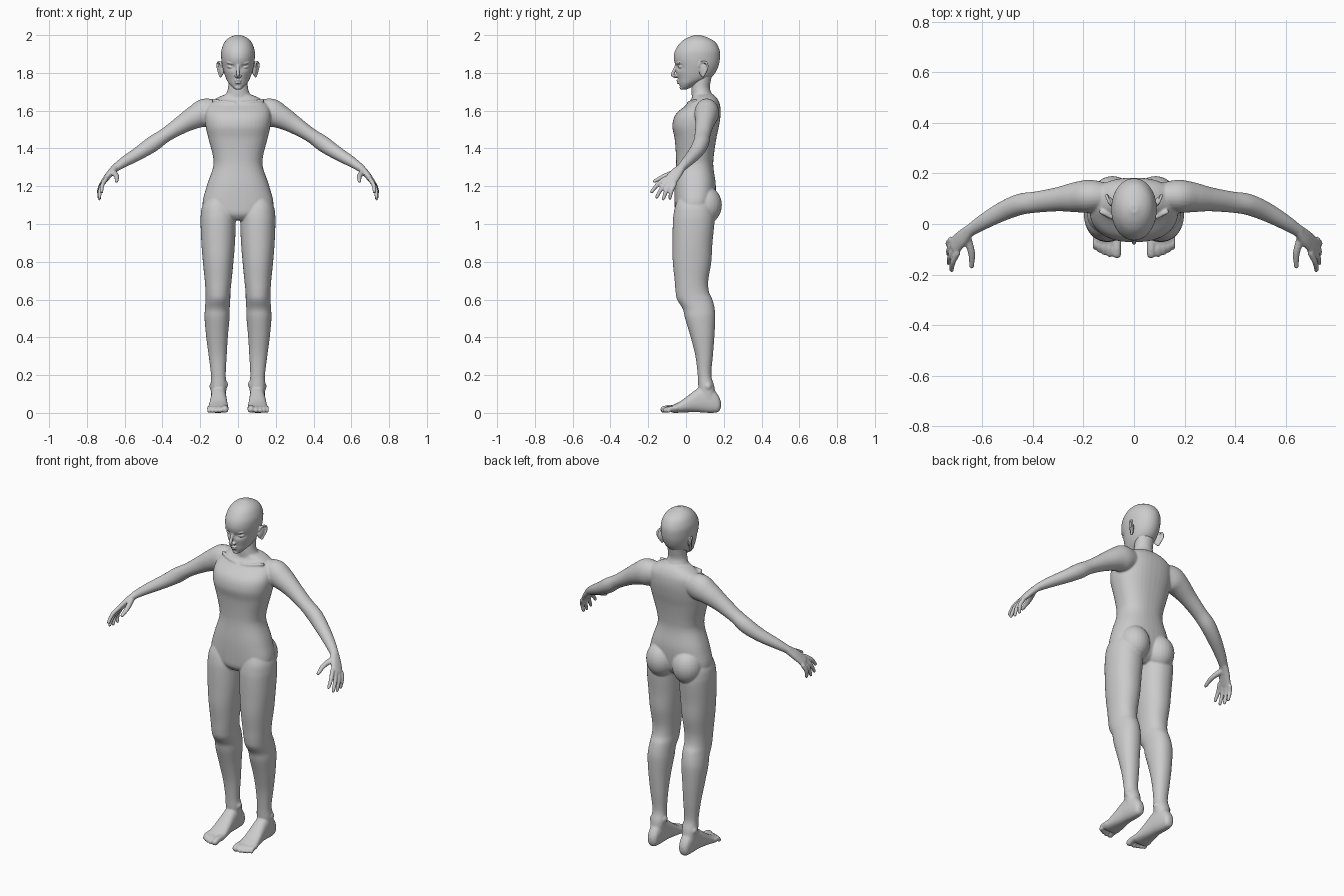
import bpy, bmesh, math
from mathutils import Vector, Matrix


def smooth(rows, n=5):
    """Catmull-Rom refinement of rows of numbers."""
    out = []
    for i in range(len(rows) - 1):
        p0, p1 = rows[max(i - 1, 0)], rows[i]
        p2, p3 = rows[i + 1], rows[min(i + 2, len(rows) - 1)]
        for k in range(n):
            t = k / n
            out.append([0.5 * (2 * b + (c - a) * t + (2 * a - 5 * b + 4 * c - d) * t * t
                               + (3 * b - a - 3 * c + d) * t ** 3)
                        for a, b, c, d in zip(p0, p1, p2, p3)])
    out.append(list(rows[-1]))
    return out


def loft(bm, rings, e=2.0, seg=40):
    """Skin superellipse rings given as (centre, u, v)."""
    def pw(a):
        return math.copysign(abs(a) ** (2 / e), a)
    loops = []
    for c, u, v in rings:
        loops.append([bm.verts.new(c + u * pw(math.cos(a)) + v * pw(math.sin(a)))
                      for a in (2 * math.pi * k / seg for k in range(seg))])
    for a, b in zip(loops, loops[1:]):
        for k in range(seg):
            j = (k + 1) % seg
            bm.faces.new((a[k], a[j], b[j], b[k]))
    bm.faces.new(loops[0])
    bm.faces.new(loops[-1])
    return [v for l in loops for v in l]


def column(bm, rows, e=2.0):
    """Upright form from rows (z, x0, x1, y front, y back)."""
    return loft(bm, [(Vector(((a + b) / 2, (f + k) / 2, z)), Vector(((b - a) / 2, 0, 0)),
                      Vector((0, (k - f) / 2, 0))) for z, a, b, f, k in smooth(rows)], e)


def centred(bm, rows, e=2.0):
    return column(bm, [(z, -w, w, f, k) for z, w, f, k in rows], e)


def ball(bm, c, r, rot=(0, 0, 0)):
    m = Matrix.Translation(c)
    for ang, ax in zip(rot, 'XYZ'):
        m = m @ Matrix.Rotation(ang, 4, ax)
    bmesh.ops.create_uvsphere(bm, u_segments=24, v_segments=16, radius=1,
                              matrix=m @ Matrix.Diagonal((*r, 1)))


def tube(bm, rows, ref=(0, 0, 1), e=2.0):
    """Limb along points (x, y, z, half width, half thickness), round ends."""
    pts = smooth(rows)
    rings = []
    for i, p in enumerate(pts):
        t = Vector(pts[min(i + 1, len(pts) - 1)][:3]) - Vector(pts[max(i - 1, 0)][:3])
        u = t.cross(Vector(ref)).normalized()
        v = u.cross(t).normalized()
        rings.append((Vector(p[:3]), u * p[3], v * p[4]))
    loft(bm, rings, e, 24)
    for p in (pts[0], pts[-1]):
        ball(bm, p[:3], [min(p[3:])] * 3)


def mirror_all(bm):
    d = bmesh.ops.duplicate(bm, geom=bm.verts[:] + bm.edges[:] + bm.faces[:])
    for v in d['geom']:
        if isinstance(v, bmesh.types.BMVert):
            v.co.x *= -1


def finish(bm, name, voxel, passes):
    """Fuse the overlapping forms into one smooth skin."""
    bmesh.ops.recalc_face_normals(bm, faces=bm.faces[:])
    me = bpy.data.meshes.new(name)
    bm.to_mesh(me)
    bm.free()
    ob = bpy.data.objects.new(name, me)
    bpy.context.collection.objects.link(ob)
    m = ob.modifiers.new("fuse", 'REMESH')
    m.mode = 'VOXEL'
    m.voxel_size = voxel
    m.use_smooth_shade = True
    s = ob.modifiers.new("soften", 'SMOOTH')
    s.factor = 0.5
    s.iterations = passes


# ---- body: paired parts first, then mirrored ----
bm = bmesh.new()
# leg
column(bm, [(1.16, .06, .15, -.03, .12), (1.1, .03, .187, -.055, .14), (1.05, .013, .197, -.066, .15),
            (1.0, .012, .198, -.07, .15), (.9, .016, .194, -.071, .14), (.8, .024, .186, -.07, .134),
            (.7, .034, .176, -.06, .118), (.64, .04, .172, -.055, .122), (.6, .041, .172, -.047, .14),
            (.55, .044, .175, -.017, .152), (.5, .045, .177, -.005, .155), (.4, .054, .168, .025, .15),
            (.3, .06, .155, .05, .142), (.2, .065, .143, .062, .134), (.14, .06, .145, .065, .15),
            (.06, .07, .14, .07, .16)], 2.15)
# buttock
ball(bm, (.085, .104, 1.1), (.085, .086, .1))
# foot, lofted heel to ball
foot = [(.185, .09, .115, .03, .06), (.172, .075, .13, .006, .09), (.14, .068, .138, 0, .13),
        (.1, .063, .142, .001, .15), (.055, .06, .145, .004, .125), (-.02, .053, .155, .002, .068),
        (-.06, .05, .161, 0, .046), (-.08, .054, .158, .004, .036)]
loft(bm, [(Vector(((a + b) / 2, y, (p + q) / 2)), Vector(((b - a) / 2, 0, 0)),
           Vector((0, 0, (q - p) / 2))) for y, a, b, p, q in smooth(foot)], 2.4)
# ankle bones
ball(bm, (.138, .115, .14), (.013, .02, .02))
ball(bm, (.066, .105, .15), (.013, .02, .02))
# toes
for x, y, r in ((.068, -.118, .018), (.096, -.118, .013), (.117, -.112, .012),
                (.136, -.103, .0115), (.153, -.092, .011)):
    tube(bm, [(x, -.05, .026, r, r), (x, (y - .05) / 2 - .01, .024, r, r), (x, y, r, r, r)])
# arm
tube(bm, [(.1, .11, 1.6, .05, .055), (.17, .11, 1.59, .065, .075), (.23, .106, 1.565, .06, .062),
          (.3, .098, 1.525, .048, .048), (.385, .087, 1.47, .042, .038), (.45, .078, 1.425, .042, .042),
          (.52, .05, 1.378, .038, .036), (.6, .006, 1.33, .03, .028), (.655, -.03, 1.293, .023, .02)])
# palm, thumb and fingers
tube(bm, [(.65, -.025, 1.297, .023, .02), (.68, -.055, 1.265, .033, .018),
          (.713, -.088, 1.222, .037, .014)], (.78, 0, .62), 2.3)
tube(bm, [(.66, -.055, 1.275, .016, .016), (.643, -.115, 1.253, .014, .013), (.643, -.168, 1.226, .01, .009)])
knuckle_a, knuckle_b = Vector((.699, -.115, 1.238)), Vector((.724, -.062, 1.208))
for i, tip in enumerate(((.722, -.182, 1.17), (.733, -.155, 1.142), (.735, -.12, 1.133), (.732, -.085, 1.137))):
    a, b = knuckle_a.lerp(knuckle_b, i / 3), Vector(tip)
    mid = a.lerp(b, .5) + Vector((.007, -.003, .004))
    tube(bm, [(*a, .0125, .0125), (*mid, .0115, .0115), (*b, .009, .009)], (1, 0, 0))
# collarbone
tube(bm, [(.02, .014, 1.64, .009, .009), (.07, .02, 1.645, .008, .008), (.13, .048, 1.655, .009, .009)])
mirror_all(bm)
# torso
centred(bm, [(1.02, .05, -.03, .09), (1.05, .14, -.055, .13), (1.1, .187, -.06, .15),
             (1.2, .166, -.06, .158), (1.3, .132, -.053, .145), (1.36, .133, -.053, .147),
             (1.45, .156, -.06, .16), (1.52, .172, -.072, .175), (1.58, .175, -.055, .183),
             (1.63, .16, 0, .18), (1.665, .115, .03, .165), (1.685, .07, .035, .145)], 2.35)
# neck
centred(bm, [(1.62, .11, .04, .16), (1.66, .085, .032, .148), (1.69, .063, .03, .136),
             (1.72, .053, .03, .126), (1.76, .052, .035, .132), (1.8, .055, .04, .14)])
finish(bm, "body", .005, 5)

# ---- head ----
bm = bmesh.new()
# ear with folded rim
ball(bm, (.09, .088, 1.818), (.01, .02, .036), (-.15, .12, -.45))
tube(bm, [(.088, .072, 1.835, .005, .005), (.097, .084, 1.857, .006, .006), (.107, .108, 1.853, .006, .006),
          (.107, .112, 1.825, .006, .006), (.093, .09, 1.782, .007, .007)], (1, 0, 0))
# eyelids, brow, nostril
ball(bm, (.038, -.024, 1.831), (.021, .017, .01), (0, -.15, .3))
ball(bm, (.037, -.04, 1.851), (.026, .01, .006), (0, -.2, .35))
ball(bm, (.011, -.054, 1.783), (.008, .011, .007))
mirror_all(bm)
# skull and jaw, with eye sockets pressed in
skull = centred(bm, [(1.711, .012, -.022, .0), (1.722, .028, -.03, .025), (1.745, .049, -.037, .07),
                     (1.77, .063, -.043, .125), (1.8, .074, -.051, .155), (1.84, .084, -.057, .173),
                     (1.88, .089, -.065, .18), (1.92, .088, -.057, .178), (1.96, .073, -.03, .158),
                     (1.985, .049, .005, .12), (2.0, .015, .045, .075)], 2.05)
for v in skull:
    if v.co.y < .03:
        d = ((abs(v.co.x) - .038) / .022) ** 2 + ((v.co.z - 1.831) / .014) ** 2
        v.co.y += .014 * math.exp(-d)
# nose
tube(bm, [(0, -.05, 1.85, .006, .009), (0, -.058, 1.825, .007, .008), (0, -.067, 1.803, .009, .009),
          (0, -.072, 1.789, .009, .008), (0, -.05, 1.778, .008, .006)], (1, 0, 0))
# lips and chin
ball(bm, (0, -.041, 1.759), (.019, .01, .0055))
ball(bm, (0, -.04, 1.747), (.016, .009, .0055))
ball(bm, (0, -.022, 1.722), (.018, .012, .011))
finish(bm, "head", .0035, 3)
